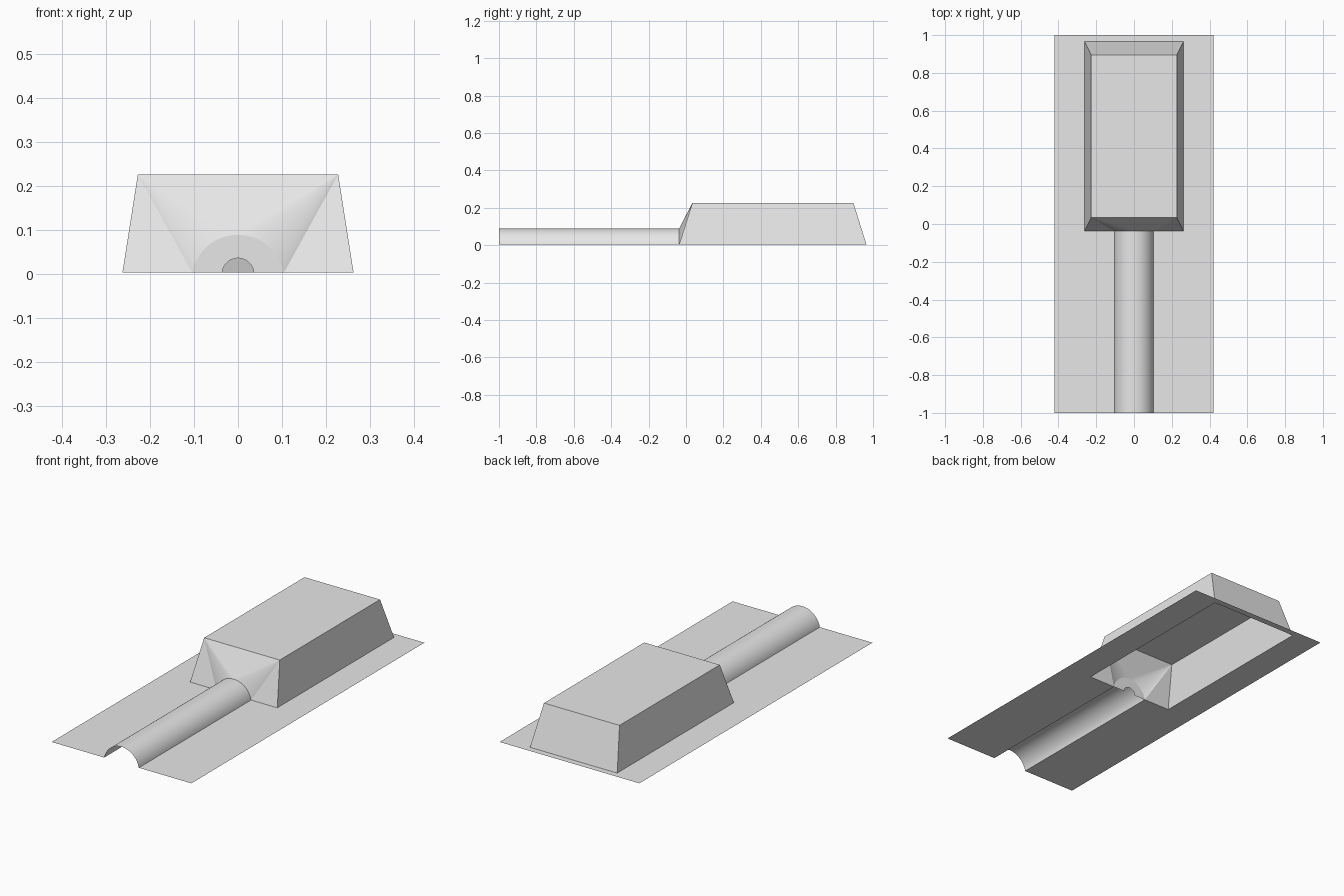
import bpy
import math

cube = bpy.data.objects.get("Cube")
if cube:
    bpy.data.objects.remove(cube, do_unlink=True)

grey = bpy.data.materials.new("light grey")
grey.use_nodes = True
colour = (0.8, 0.8, 0.8, 1)
grey.diffuse_color = colour
grey.node_tree.nodes["Principled BSDF"].inputs["Base Color"].default_value = colour

BASE = 0.003             # height of the sheet
HALF_X, HALF_Y = 0.42, 1.0
FRONT, BACK = -0.037, 0.965    # box footprint
TOP_FRONT, TOP_BACK = 0.034, 0.895
BOX_X, TOP_X, TOP_Z = 0.262, 0.227, 0.226
TUBE_X, TUBE_Z = 0.104, 0.089
SEGMENTS = 32


def make_part(name, verts, faces, smooth=False):
    mesh = bpy.data.meshes.new(name)
    mesh.from_pydata(verts, [], faces)
    mesh.materials.append(grey)
    mesh.update()
    if smooth:
        for p in mesh.polygons:
            p.use_smooth = True
    obj = bpy.data.objects.new(name, mesh)
    bpy.context.collection.objects.link(obj)
    return obj


def arc(half_width, height, y):
    """Circular arc standing on the sheet, from +x over the top to -x."""
    rise = height - BASE
    r = (half_width ** 2 + rise ** 2) / (2 * rise)
    centre = height - r
    start = math.atan2(BASE - centre, half_width)
    angles = [start + (math.pi - 2 * start) * i / SEGMENTS for i in range(SEGMENTS + 1)]
    return [(r * math.cos(a), y, centre + r * math.sin(a)) for a in angles]


def bridge(name, first, second, smooth=False):
    n = len(first)
    faces = [(i, i + 1, n + i + 1, n + i) for i in range(n - 1)]
    return make_part(name, first + second, faces, smooth)


# Flat sheet, open below the tube and the box
right = [(TUBE_X, -HALF_Y), (HALF_X, -HALF_Y), (HALF_X, HALF_Y)]
hole = [(BOX_X, BACK), (BOX_X, FRONT), (TUBE_X, FRONT)]
half = [(x, y, BASE) for x, y in right]
inner = [(x, y, BASE) for x, y in hole]
mirror = lambda pts: [(-x, y, z) for x, y, z in reversed(pts)]
outline = half + mirror(half) + mirror(inner) + inner
make_part("base_sheet", outline, [tuple(range(len(outline)))])

# Hollow half tube
mouth = arc(TUBE_X, TUBE_Z, -HALF_Y)
joint = arc(TUBE_X, TUBE_Z, FRONT)
bridge("half_tube", mouth, joint, smooth=True)

# End wall of the tube with a small opening into the box
bridge("tube_end_wall", joint, arc(0.036, 0.036, FRONT))

# Hollow tapered box: top, sides and back
low = [(-BOX_X, FRONT, BASE), (BOX_X, FRONT, BASE), (BOX_X, BACK, BASE), (-BOX_X, BACK, BASE)]
high = [(-TOP_X, TOP_FRONT, TOP_Z), (TOP_X, TOP_FRONT, TOP_Z),
        (TOP_X, TOP_BACK, TOP_Z), (-TOP_X, TOP_BACK, TOP_Z)]
make_part("box_shell", low + high, [(4, 5, 6, 7), (1, 2, 6, 5), (2, 3, 7, 6), (3, 0, 4, 7)])

# Front wall of the box, fanned from its top corners to the tube joint
verts = [low[0], low[1], high[1], high[0]] + joint
mid, last = 4 + SEGMENTS // 2, 4 + SEGMENTS
faces = [(1, 2, 4), (0, last, 3), (mid, 2, 3)]
faces += [(i, 2, i + 1) for i in range(4, mid)]
faces += [(i, 3, i + 1) for i in range(mid, last)]
make_part("box_front_wall", verts, faces)
